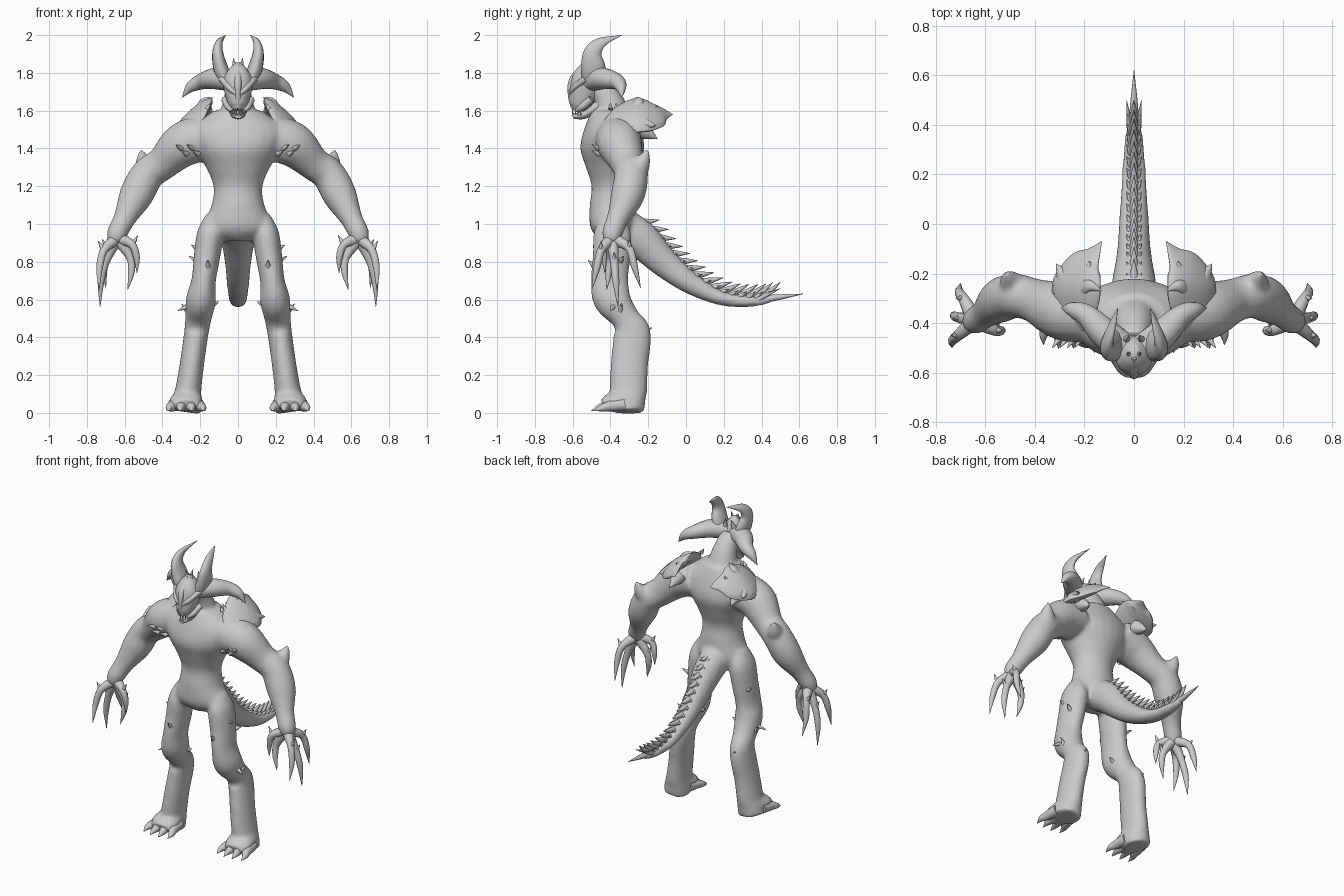
import bpy, bmesh, math
from mathutils import Vector

if "Cube" in bpy.data.objects:
    bpy.data.objects.remove(bpy.data.objects["Cube"], do_unlink=True)

shade = (.6, .6, .6, 1)
grey = bpy.data.materials.new("stone grey")
grey.use_nodes = True
grey.diffuse_color = shade
grey.node_tree.nodes["Principled BSDF"].inputs["Base Color"].default_value = shade
ACROSS, DEEP, UP = Vector((1, 0, 0)), Vector((0, 1, 0)), Vector((0, 0, 1))
TIP = .001


def smooth_path(rows, steps):
    """Catmull-Rom curve through rows of (x, y, z, radius, other radius)."""
    rows = [Vector(row) for row in rows]
    rows = [rows[0] * 2 - rows[1]] + rows + [rows[-1] * 2 - rows[-2]]
    path = []
    for before, start, end, after in zip(rows, rows[1:], rows[2:], rows[3:]):
        lean_in, lean_out = (end - before) / 2, (after - start) / 2
        for step in range(steps):
            t = step / steps
            ease = t * t * (3 - 2 * t)
            path.append(start.lerp(end, ease) + lean_in * t * (1 - t) ** 2
                        - lean_out * t * t * (1 - t))
    return path + [rows[-2]]


def tube(bm, rows, ref=ACROSS, flat=1, sides=16, steps=5):
    """Loft elliptical rings along a smooth path; rows are (x, y, z, radius[, depth])."""
    rows = [row if len(row) > 4 else (*row, row[3] * flat) for row in rows]
    path = smooth_path(rows, steps)
    centres = [Vector(point[:3]) for point in path]
    last = len(path) - 1
    rings = []
    for i, (centre, point) in enumerate(zip(centres, path)):
        along = (centres[min(i + 1, last)] - centres[max(i - 1, 0)]).normalized()
        side = (ref - along * ref.dot(along)).normalized()
        wide = side * max(point[3], TIP)
        deep = along.cross(side) * max(point[4], TIP)
        angles = [math.tau * k / sides for k in range(sides)]
        rings.append([bm.verts.new(centre + wide * math.cos(a) + deep * math.sin(a)) for a in angles])
    for ring, upper in zip(rings, rings[1:]):
        for k in range(sides):
            bm.faces.new((ring[k - 1], ring[k], upper[k], upper[k - 1]))
    bm.faces.new(rings[0])
    bm.faces.new(rings[-1])


def pair(bm, rows, ref=ACROSS, **options):
    """The same tube on the left and the right."""
    for sign in (1, -1):
        mirrored = [(row[0] * sign, *row[1:]) for row in rows]
        tube(bm, mirrored, Vector((ref.x * sign, ref.y, ref.z)), **options)


def spike(bm, base, tip, radius, build=pair):
    """A thorn with a slight swell near the root."""
    base, tip = Vector(base), Vector(tip)
    middle = base.lerp(tip, .45)
    ref = DEEP if abs((tip - base).normalized().x) > .8 else ACROSS
    rows = [(*base, radius), (*middle, radius * .65), (*tip, TIP)]
    build(bm, rows, ref, sides=8, steps=2)


def finish(name, bm, voxel=None):
    """Make the object, blending overlapping tubes into one skin when a voxel size is given."""
    bmesh.ops.recalc_face_normals(bm, faces=bm.faces)
    mesh = bpy.data.meshes.new(name)
    bm.to_mesh(mesh)
    bm.free()
    mesh.materials.append(grey)
    part = bpy.data.objects.new(name, mesh)
    bpy.context.collection.objects.link(part)
    bpy.ops.object.select_all(action="DESELECT")
    bpy.context.view_layer.objects.active = part
    part.select_set(True)
    bpy.ops.object.shade_smooth_by_angle(angle=math.radians(50))
    if voxel:
        blend = part.modifiers.new("blend", "REMESH")
        blend.mode, blend.voxel_size, blend.use_smooth_shade = "VOXEL", voxel, True
        soften = part.modifiers.new("soften", "SMOOTH")
        soften.factor, soften.iterations = .5, 9


# Torso and neck: height, half width, half depth
body = bmesh.new()
torso = [(.91, .07, .06), (.95, .16, .1), (1, .18, .12), (1.1, .14, .12), (1.2, .13, .11),
         (1.3, .17, .14), (1.4, .23, .17), (1.5, .25, .15), (1.6, .13, .11)]
tube(body, [(0, -.39, height, wide, deep) for height, wide, deep in torso], sides=24)
tube(body, [(0, -.38, 1.5, .12), (0, -.41, 1.65, .08), (0, -.48, 1.75, .06)])

# Arms with a pointed elbow
pair(body, [(.17, -.36, 1.46, .12), (.29, -.35, 1.42, .12), (.4, -.31, 1.32, .09), (.48, -.29, 1.26, .09),
            (.54, -.31, 1.15, .09), (.6, -.36, 1.03, .06), (.64, -.39, .95, .055), (.65, -.39, .9, .04)], DEEP)
pair(body, [(.47, -.28, 1.26, .07), (.5, -.23, 1.33, .045), (.515, -.2, 1.4, .005)])

# Legs splay outward toward the ground: height, y, half width, half depth
leg = [(1.04, -.39, .04, .06), (.95, -.39, .07, .1), (.82, -.395, .07, .1), (.7, -.405, .065, .1),
       (.6, -.39, .08, .1), (.5, -.32, .07, .075), (.42, -.285, .065, .1), (.25, -.3, .065, .1),
       (.12, -.305, .07, .1), (.06, -.305, .08, .09), (.005, -.305, .085, .085)]
pair(body, [(.28 - .14 * height, y, height, wide, deep) for height, y, wide, deep in leg])
pair(body, [(.19, -.43, .72, .04), (.19, -.44, .64, .055), (.2, -.41, .56, .03)])
pair(body, [(.27, -.3, .07, .08, .06), (.275, -.38, .06, .09, .055), (.275, -.44, .04, .07, .035)])

# Tail
tail = [(0, -.36, 1, .1, .1), (0, -.24, .92, .09, .1), (0, -.12, .8, .07, .08), (0, .02, .69, .06, .06),
        (0, .18, .61, .05, .04), (0, .33, .59, .04, .03), (0, .45, .6, .02, .02)]
tube(body, tail)
finish("body", body, voxel=.0115)

# Skull, open jaw, brows, nose ridge and cheekbones
head = bmesh.new()
tube(head, [(0, -.56, 1.6, .034, .045), (0, -.55, 1.64, .055, .07), (0, -.53, 1.75, .08, .08),
            (0, -.52, 1.81, .055, .06), (0, -.51, 1.85, .02, .025)])
tube(head, [(0, -.46, 1.63, .055), (0, -.54, 1.58, .04), (0, -.6, 1.57, .02)], flat=.6)
pair(head, [(.01, -.61, 1.69, .012), (.045, -.595, 1.72, .016), (.085, -.53, 1.77, .02)], DEEP, sides=8)
tube(head, [(0, -.59, 1.62, .02), (0, -.61, 1.68, .015), (0, -.6, 1.76, .02), (0, -.54, 1.85, .01)], sides=8)
pair(head, [(.07, -.5, 1.66, .02), (.05, -.55, 1.62, .02), (.03, -.58, 1.6, .01)], sides=8)
finish("head", head)

# Teeth curving around the mouth
teeth = bmesh.new()
for i in range(4):
    upper = Vector((.008 + .01 * i, -.6 + .014 * i, 1.615))
    lower = upper - UP * .04
    spike(teeth, upper, upper - UP * .027, .006)
    spike(teeth, lower, lower + UP * .025, .005)
finish("teeth", teeth)

# Horns: an upswept pair and a drooping pair sharing a broad root, and a small crest
horns = bmesh.new()
pair(horns, [(.06, -.49, 1.74, .06), (.09, -.49, 1.82, .065), (.107, -.495, 1.9, .05),
             (.1, -.45, 1.96, .03), (.065, -.34, 2, TIP)], DEEP, flat=.6)
pair(horns, [(.04, -.5, 1.76, .06), (.12, -.44, 1.77, .06), (.19, -.37, 1.755, .045),
             (.25, -.345, 1.725, .03), (.295, -.34, 1.67, TIP)], DEEP, flat=.95)
spike(horns, (.015, -.53, 1.81), (.025, -.52, 1.88), .016)
spike(horns, (.035, -.47, 1.79), (.02, -.45, 1.86), .018)
finish("horns", horns)

# Shoulder plates sweeping back into hooked spurs, with jagged edges
plates = bmesh.new()
slope = ACROSS - UP * .9
pair(plates, [(.25, -.42, 1.5, .06), (.24, -.34, 1.55, .11), (.23, -.25, 1.575, .13), (.2, -.17, 1.58, .1),
              (.165, -.12, 1.585, .045), (.13, -.07, 1.58, TIP)], slope, flat=.28)
pair(plates, [(.21, -.27, 1.59, .04), (.18, -.25, 1.65, .025), (.13, -.27, 1.67, TIP)], DEEP, flat=.7)
spike(plates, (.27, -.23, 1.53), (.315, -.16, 1.52), .04)
spike(plates, (.22, -.24, 1.5), (.23, -.15, 1.45), .05)
spike(plates, (.18, -.2, 1.6), (.18, -.15, 1.63), .03)
for i in range(6):
    outer = Vector((.285, -.4 + .03 * i, 1.5))
    spike(plates, outer, outer + ACROSS * .04 + UP * .02, .013)
    spike(plates, outer - slope * .12, outer - slope * .14 + UP * .015, .013)
finish("shoulder_plates", plates)

# Fingers: each runs from the palm over a knuckle to a claw tip
fingers = bmesh.new()
palm = Vector((.64, -.39, .93))
for knuckle, tip in (((.71, -.45, .86), (.735, -.5, .65)), ((.7, -.38, .8), (.73, -.36, .56)),
                     ((.69, -.3, .87), (.7, -.24, .66)), ((.56, -.43, .89), (.535, -.43, .74)),
                     ((.57, -.4, .82), (.585, -.42, .65))):
    knuckle, tip = Vector(knuckle), Vector(tip)
    outward = ACROSS * math.copysign(.03, knuckle.x - palm.x)
    root = palm.lerp(knuckle, .25)
    bend = knuckle.lerp(tip, .45) + outward * .4
    pair(fingers, [(*root, .032), (*knuckle, .022), (*bend, .018), (*tip, TIP)], DEEP, sides=10)
    spike(fingers, knuckle, knuckle + outward + UP * .05, .016)
finish("fingers", fingers)

# Splayed toes, the middle ones longest
toes = bmesh.new()
for i in range(4):
    spread = i - 1.5
    x, y = .275 + .04 * spread, -.43 + .015 * abs(spread)
    splay = .01 * spread
    pair(toes, [(x, y + .08, .045, .035), (x + splay, y, .035, .028),
                (x + splay * 2, y - .04, .025, .018), (x + splay * 2, y - .08, .01, TIP)], sides=10)
finish("toes", toes)

# Spines in a row down the tail, growing longer toward its end
spines = bmesh.new()
path = smooth_path(tail, 3)[2:]
for i, (point, following) in enumerate(zip(path, path[1:])):
    along = Vector((following - point)[:3]).normalized()
    rise = ACROSS.cross(along)
    root = Vector(point[:3]) + rise * point[4] * .7
    sweep = rise * .07 + along * (.07 + .002 * i)
    spike(spines, root, root + sweep, .022, build=tube)
    spike(spines, root + ACROSS * .012, root + ACROSS * .03 + sweep * .4, .013)
spike(spines, (0, .4, .6), (0, .62, .63), .022, build=tube)
spike(spines, (.015, .38, .6), (.03, .5, .66), .014)
finish("tail_spines", spines)

# Thorns on the chest sides, arms, thighs, knees and calves
thorns = bmesh.new()
for i in range(4):
    root = Vector((.21 + .03 * i, -.46, 1.37 + .03 * (i % 2)))
    spike(thorns, root, root + ACROSS * .03 - DEEP * .04 + UP * .02, .015)
for base, tip in (((.35, -.34, 1.43), (.39, -.33, 1.46)), ((.2, -.4, .86), (.25, -.41, .89)),
                  ((.21, -.35, .8), (.26, -.33, .83)), ((.16, -.48, .77), (.16, -.52, .81)),
                  ((.25, -.38, .57), (.32, -.4, .54)), ((.26, -.35, .53), (.3, -.34, .58)),
                  ((.14, -.36, .57), (.1, -.35, .59)), ((.22, -.24, .43), (.23, -.18, .45))):
    spike(thorns, base, tip, .017)
finish("thorns", thorns)
